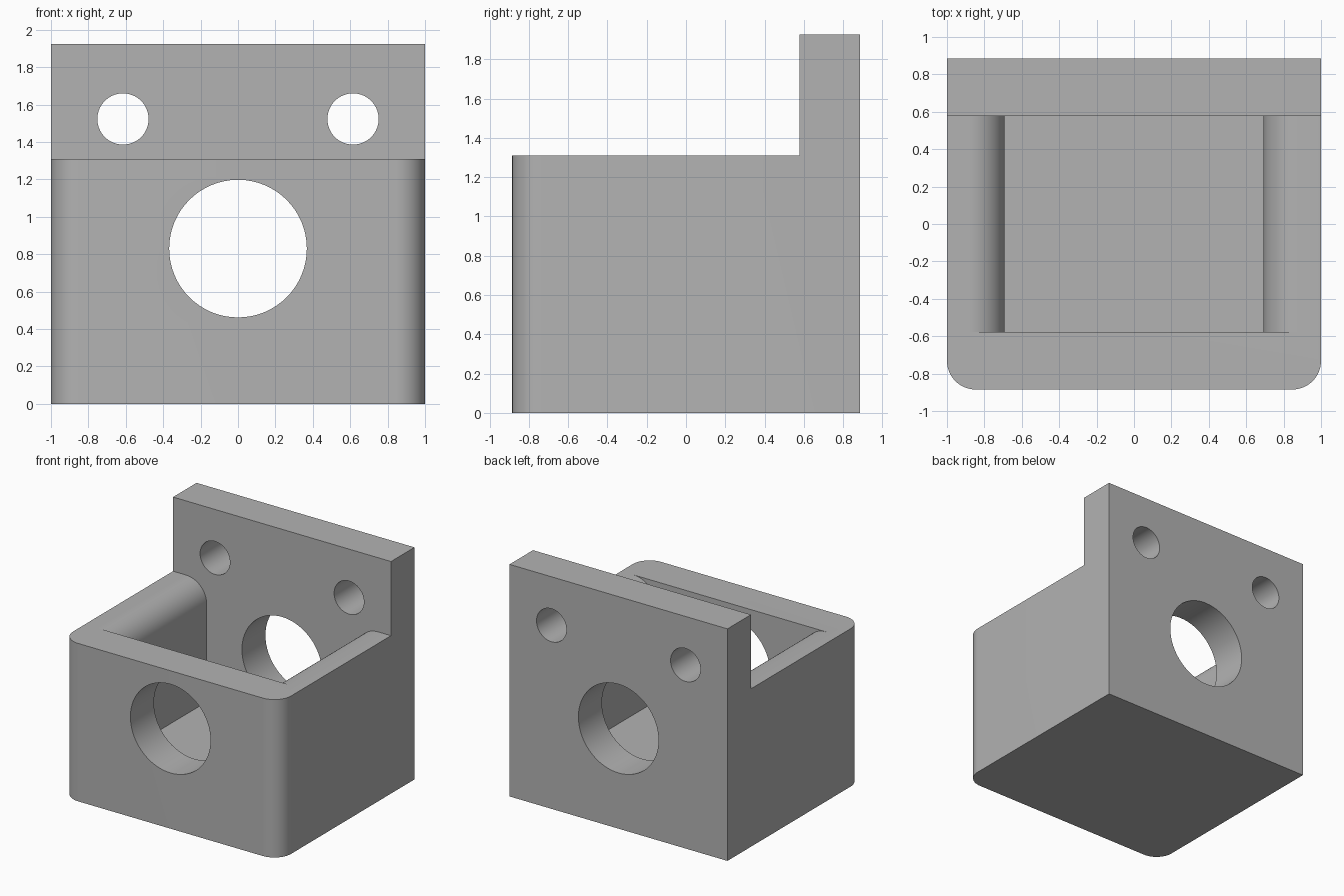
import bpy, bmesh, math
from mathutils import Vector

cube = bpy.data.objects.get("Cube")
if cube:
    bpy.data.objects.remove(cube, do_unlink=True)

# Main dimensions
HALF_W, HALF_D = 1.0, 0.885
TOP, RIM = 1.925, 1.31
WALL = 0.308
IN_X, IN_Y = HALF_W - WALL, HALF_D - WALL
CORNER, FILLET = 0.154, 0.19

grey = bpy.data.materials.new("grey")
grey.use_nodes = True
grey.diffuse_color = (0.45, 0.45, 0.45, 1)
grey.node_tree.nodes["Principled BSDF"].inputs["Base Color"].default_value = (0.45, 0.45, 0.45, 1)


def arc(cx, cy, r, start, end, steps=16):
    angles = [math.radians(start + (end - start) * i / steps) for i in range(steps + 1)]
    return [(cx + r * math.cos(a), cy + r * math.sin(a)) for a in angles]


def prism(name, outline, axis, low, high):
    """Extrude a 2D outline along z (outline in xy) or y (outline in xz)."""
    def place(u, v, w):
        return Vector((u, v, w)) if axis == "z" else Vector((u, w, v))
    bm = bmesh.new()
    base = bm.faces.new([bm.verts.new(place(u, v, low)) for u, v in outline])
    extruded = bmesh.ops.extrude_face_region(bm, geom=[base])["geom"]
    verts = [g for g in extruded if isinstance(g, bmesh.types.BMVert)]
    bmesh.ops.translate(bm, verts=verts, vec=place(0, 0, high - low))
    bmesh.ops.recalc_face_normals(bm, faces=bm.faces)
    mesh = bpy.data.meshes.new(name)
    bm.to_mesh(mesh)
    bm.free()
    mesh.materials.append(grey)
    obj = bpy.data.objects.new(name, mesh)
    bpy.context.collection.objects.link(obj)
    return obj


def cut(target, cutter):
    cutter.hide_render = True
    mod = target.modifiers.new("cut", "BOOLEAN")
    mod.operation, mod.solver, mod.object = "DIFFERENCE", "EXACT", cutter
    bpy.context.view_layer.objects.active = target
    bpy.ops.object.modifier_apply(modifier=mod.name)
    bpy.data.objects.remove(cutter, do_unlink=True)


# Block with rounded front corners
plan = arc(-HALF_W + CORNER, -HALF_D + CORNER, CORNER, 180, 270)
plan += arc(HALF_W - CORNER, -HALF_D + CORNER, CORNER, 270, 360)
plan += [(HALF_W, HALF_D), (-HALF_W, HALF_D)]
bracket = prism("mounting_bracket", plan, "z", 0, TOP)

# Step down in front of the tall back plate
step = [(-1.2, -1.2), (1.2, -1.2), (1.2, IN_Y), (-1.2, IN_Y)]
cut(bracket, prism("step_cutter", step, "z", RIM, TOP + 0.2))

# Open pocket whose side walls roll over at the rim
right = [(IN_X, WALL)] + arc(IN_X + FILLET, RIM - FILLET, FILLET, 180, 90)
right += [(IN_X + FILLET, RIM + 0.1)]
pocket = right + [(-x, z) for x, z in reversed(right)]
cut(bracket, prism("pocket_cutter", pocket, "y", -IN_Y, IN_Y))

# Large bore through both walls and two screw holes in the back plate
for x, z, radius in [(0, 0.83, 0.368), (-0.615, 1.523, 0.137), (0.615, 1.523, 0.137)]:
    circle = arc(x, z, radius, 0, 360, 64)[:-1]
    cut(bracket, prism("hole_cutter", circle, "y", -1.2, 1.2))

bpy.ops.object.select_all(action="DESELECT")
bracket.select_set(True)
bpy.context.view_layer.objects.active = bracket
bpy.ops.object.shade_smooth_by_angle(angle=math.radians(30))
